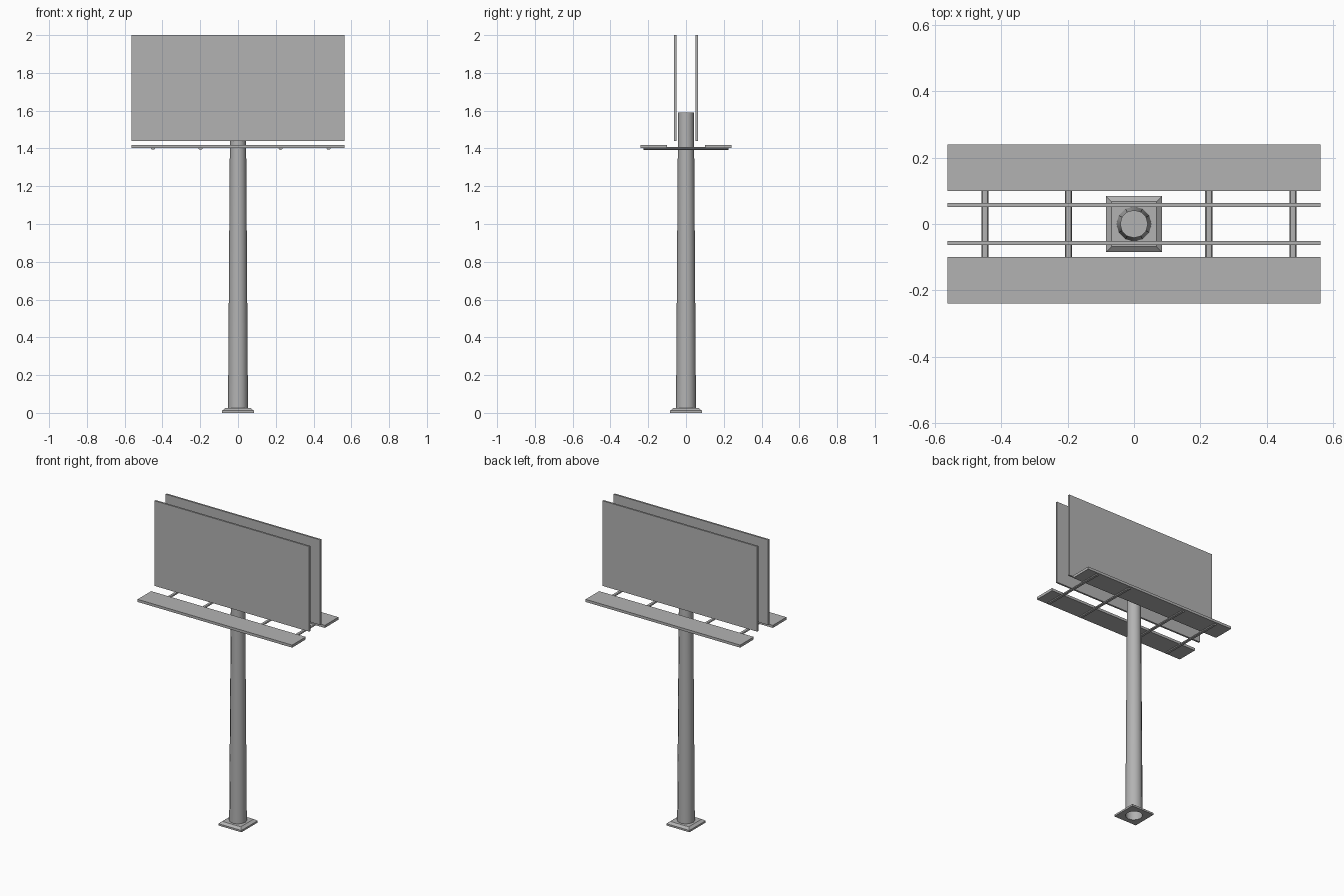
import bpy
import bmesh
import math
from mathutils import Matrix

cube = bpy.data.objects.get("Cube")
if cube:
    bpy.data.objects.remove(cube, do_unlink=True)

GREY = (0.45, 0.45, 0.45, 1)
grey = bpy.data.materials.new("plain grey")
grey.use_nodes = True
grey.diffuse_color = GREY
grey.node_tree.nodes["Principled BSDF"].inputs["Base Color"].default_value = GREY


def finish(name, bm, smooth=False):
    mesh = bpy.data.meshes.new(name)
    bm.to_mesh(mesh)
    bm.free()
    mesh.materials.append(grey)
    obj = bpy.data.objects.new(name, mesh)
    bpy.context.collection.objects.link(obj)
    if smooth:
        bpy.ops.object.select_all(action="DESELECT")
        obj.select_set(True)
        bpy.context.view_layer.objects.active = obj
        bpy.ops.object.shade_smooth_by_angle(angle=math.radians(40))
    return obj


def box(name, size, centre):
    bm = bmesh.new()
    bmesh.ops.create_cube(bm, size=1, matrix=Matrix.Translation(centre) @ Matrix.Diagonal((*size, 1)))
    return finish(name, bm)


def cone(name, r1, r2, z1, z2, sides, open_bottom=False):
    bm = bmesh.new()
    bmesh.ops.create_cone(bm, cap_ends=True, segments=sides, radius1=r1, radius2=r2,
                          depth=z2 - z1, matrix=Matrix.Translation((0, 0, (z1 + z2) / 2)))
    if open_bottom:
        bm.normal_update()
        bottom = [f for f in bm.faces if f.normal.z < -0.9]
        bmesh.ops.delete(bm, geom=bottom, context="FACES_ONLY")
    return finish(name, bm, smooth=True)


# Tapered pole, hollow at the foot
cone("pole", 0.053, 0.042, 0, 1.59, 12, open_bottom=True)

# Square foot plate with sloped shoulders and a hole for the pole
bm = bmesh.new()
bmesh.ops.create_cube(bm, size=1, matrix=Matrix.Translation((0, 0, 0.006)) @ Matrix.Diagonal((0.168, 0.168, 0.012, 1)))
bm.normal_update()
top = [f for f in bm.faces if f.normal.z > 0.9]
new = bmesh.ops.extrude_face_region(bm, geom=top)["geom"]
bmesh.ops.delete(bm, geom=top, context="FACES_ONLY")
for v in (g for g in new if isinstance(g, bmesh.types.BMVert)):
    v.co.x *= 0.8
    v.co.y *= 0.8
    v.co.z = 0.025
plate = finish("foot_plate", bm)
cutter = cone("pole_hole_cutter", 0.0525, 0.0525, -0.05, 0.1, 12)
cutter.hide_render = True
cutter.hide_viewport = True
cutter.display_type = "WIRE"
hole = plate.modifiers.new("pole hole", "BOOLEAN")
hole.operation = "DIFFERENCE"
hole.object = cutter

# Display panels and walkways, mirrored front to back
for side, sign in (("front", -1), ("back", 1)):
    box(side + "_panel", (1.125, 0.012, 0.56), (0, sign * 0.057, 1.72))
    box(side + "_walkway", (1.125, 0.141, 0.017), (0, sign * 0.17, 1.411))

# Flattened rods carrying the walkways
for i, x in enumerate((-0.45, -0.198, 0.226, 0.48)):
    bm = bmesh.new()
    bmesh.ops.create_cone(
        bm, cap_ends=True, segments=8, radius1=1, radius2=1, depth=0.45,
        matrix=Matrix.Translation((x, 0, 1.4)) @ Matrix.Diagonal((0.011, 1, 0.007, 1))
        @ Matrix.Rotation(math.pi / 2, 4, "X"))
    finish(f"walkway_rod_{i + 1}", bm, smooth=True)
